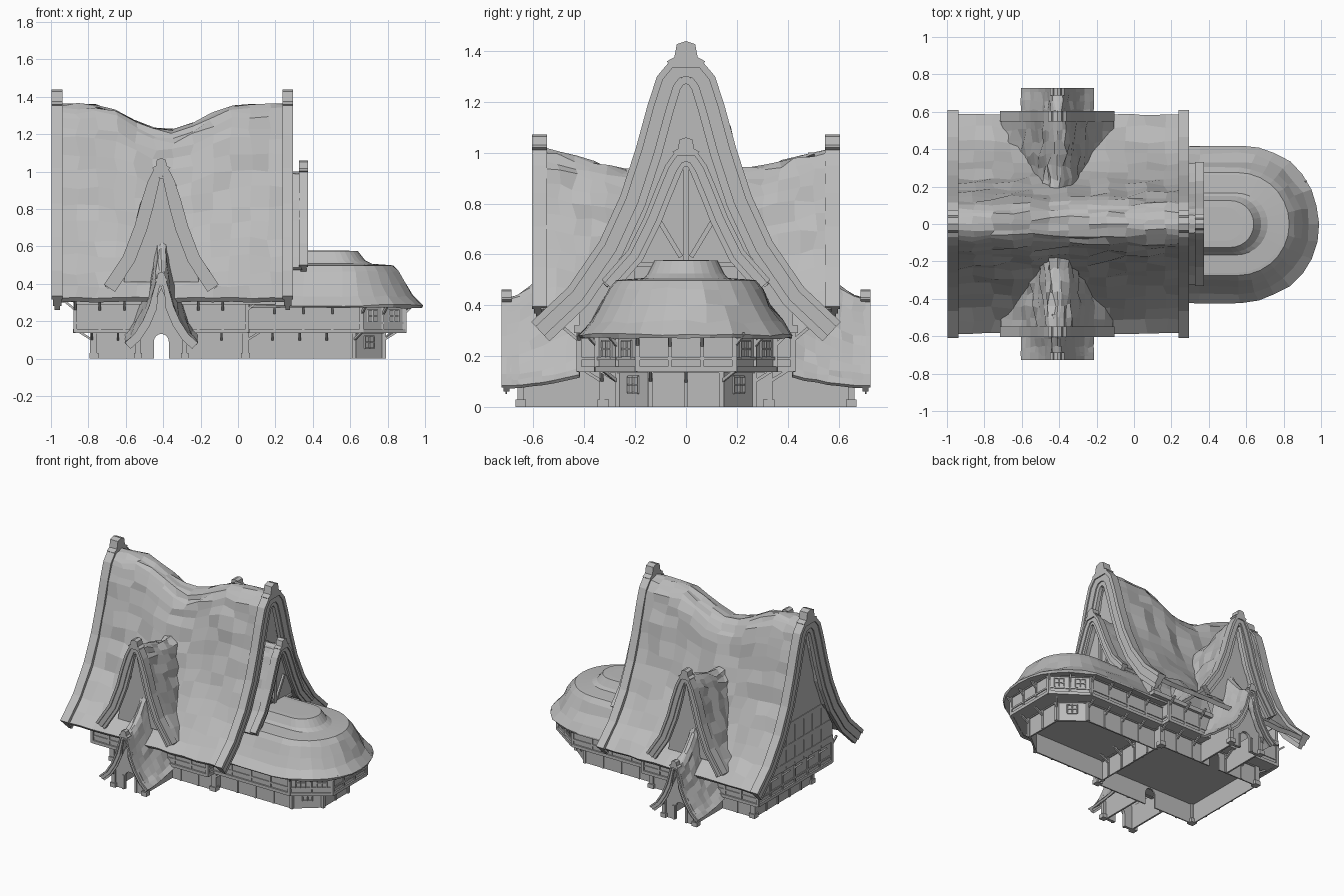
import bpy, bmesh, math, random
from mathutils import Vector

random.seed(4)
if "Cube" in bpy.data.objects:
    bpy.data.objects.remove(bpy.data.objects["Cube"])

stone = bpy.data.materials.new("plain_grey")
stone.use_nodes = True
GREY = (0.5, 0.5, 0.5, 1)
stone.diffuse_color = GREY
stone.node_tree.nodes["Principled BSDF"].inputs["Base Color"].default_value = GREY

DORMER_X = -0.41


def finish(name, bm, recalc=True):
    if recalc:
        bmesh.ops.recalc_face_normals(bm, faces=bm.faces[:])
    me = bpy.data.meshes.new(name)
    bm.to_mesh(me)
    bm.free()
    me.materials.append(stone)
    ob = bpy.data.objects.new(name, me)
    bpy.context.collection.objects.link(ob)
    return ob


# Frames turn a profile point (u, v) at depth d into a place in the model
def along_x(u, v, d):
    return Vector((d, u, v))


def along_z(u, v, d):
    return Vector((u, v, d))


def along_y(s):
    return lambda u, v, d: Vector((DORMER_X + u, s * d, v))


def thicken(ob, t):
    m = ob.modifiers.new("thickness", 'SOLIDIFY')
    m.thickness, m.offset = t, -1


def prism(name, poly, frame, d0, d1, caps=True):
    bm = bmesh.new()
    rings = [[bm.verts.new(frame(u, v, d)) for u, v in poly] for d in (d0, d1)]
    if caps:
        for r in rings:
            bm.faces.new(r)
    for i in range(len(poly)):
        j = (i + 1) % len(poly)
        bm.faces.new((rings[0][i], rings[0][j], rings[1][j], rings[1][i]))
    return finish(name, bm)


def beam(bm, a, b, t):
    a, b = Vector(a), Vector(b)
    rot = (b - a).to_track_quat('Z', 'Y').to_matrix().to_4x4()
    new = bmesh.ops.create_cube(bm, size=1)["verts"]
    for v in new:
        v.co = rot @ Vector((v.co.x * t, v.co.y * t, v.co.z * (b - a).length)) + (a + b) / 2


def mirrored(half):
    return [(-u, v) for u, v in reversed(half[1:])] + list(half)


def inset(half, w):
    out = []
    for i, (u, v) in enumerate(half):
        p = Vector((u, v))
        t = Vector((0, 0))
        if i > 0:
            t += (p - Vector(half[i - 1])).normalized()
        if i < len(half) - 1:
            t += (Vector(half[i + 1]) - p).normalized()
        t.normalize()
        n = Vector((t.y, -t.x)) if i else Vector((0, -1))
        q = p + n * w
        out.append((max(q.x, 0.008 * i), q.y))
    return out


def ribbon(name, half, w, frame, d0, d1):
    prism(name, mirrored(half) + mirrored(inset(half, w))[::-1], frame, d0, d1)


# Curved gable board: outer rim, broad face, recessed trim and a knob on the peak
def gable_board(name, half, w, frame, d0, d1, knob):
    e = 0.008
    ribbon(name + "_rim", half, w * 0.35, frame, d0 - e, d1 + e)
    ribbon(name + "_face", inset(half, w * 0.3), w * 0.7, frame, d0, d1)
    ribbon(name + "_trim", inset(half, w), w * 0.4, frame, d0 + e, d1 - e)
    z = half[0][1]
    side = [(knob * 0.9, z + knob * 1.3), (knob * 1.15, z), (knob * 1.9, z - knob * 0.4),
            (knob * 1.2, z - knob)]
    prism(name + "_knob", mirrored([(0, z + knob * 1.6)] + side), frame, d0 - e, d1 + e)


# Uneven slate roof swept along its ridge; bend(d, v) shifts heights
def roof(name, half, frame, d0, d1, n, bend, jit, thick):
    dense = [half[0]]
    for a, b in zip(half, half[1:]):
        dense += [((a[0] + b[0]) / 2, (a[1] + b[1]) / 2), b]
    prof = mirrored(dense)
    bm = bmesh.new()
    grid = []
    for i in range(n + 1):
        d = d0 + (d1 - d0) * i / n
        row = []
        for k, (u, v) in enumerate(prof):
            calm = k in (0, len(prof) - 1, len(prof) // 2) or i in (0, n)
            j = 0.3 * jit if calm else jit
            dd = d + (random.uniform(-jit, jit) if 0 < i < n else 0)
            row.append(bm.verts.new(frame(u + random.uniform(-j, j),
                                          v + bend(d, v) + random.uniform(-j, j), dd)))
        grid.append(row)
    for r, s in zip(grid, grid[1:]):
        for k in range(len(prof) - 1):
            bm.faces.new((r[k], r[k + 1], s[k + 1], s[k]))
    bm.normal_update()
    if sum(f.normal.z for f in bm.faces) < 0:
        bmesh.ops.reverse_faces(bm, faces=bm.faces[:])
    thicken(finish(name, bm, False), thick)


# Timbered storey: wall, rails, posts, jetty brackets, windows on slanted sides;
# ground storeys are hollow shells
def storey(name, poly, z0, z1, step, jetty):
    wall = prism(name + "_wall", poly, along_z, z0, z1, z0 > 0)
    if z0 == 0:
        thicken(wall, 0.012)
    bm = bmesh.new()
    for i, p in enumerate(poly):
        a, b = Vector((*p, 0)), Vector((*poly[(i + 1) % len(poly)], 0))
        run = b - a
        out = Vector((run.y, -run.x, 0)).normalized()
        up = lambda q, z: Vector((q.x, q.y, z))
        beam(bm, up(a, z1 - 0.01), up(b, z1 - 0.01), 0.014)
        if z0 > 0:
            beam(bm, up(a, z0 + 0.05), up(b, z0 + 0.05), 0.012)
            beam(bm, up(a, z0 + 0.008), up(b, z0 + 0.008), 0.022)
        n = max(1, round(run.length / step))
        for k in range(n):
            q = a + run * k / n
            if z0 > 0 or abs(q.x - DORMER_X) > 0.07:
                beam(bm, up(q, z0), up(q, z1), 0.02 if k == 0 else 0.013)
                beam(bm, up(q, z1 - 0.05), up(q, z1) + out * jetty, 0.012)
            c = a + run * (k + 0.5) / n + out * 0.004
            if abs(run.x * run.y) < 0.001:
                continue
            h = run.normalized() * min(0.032, run.length / n * 0.3)
            lo, hi = z0 + 0.055, z1 - 0.03
            for e in (-1, 0, 1):
                beam(bm, up(c + h * e, lo), up(c + h * e, hi), 0.007)
            for z in (lo, (lo + hi) / 2, hi):
                beam(bm, up(c - h, z), up(c + h, z), 0.007)
    finish(name + "_timber", bm)
    return wall


def rect(x0, x1, y):
    return [(x0, -y), (x1, -y), (x1, y), (x0, y)]


def bay(x0, x1, x2, y1, y2):
    return [(x0, -y1), (x1, -y1), (x2, -y2), (x2, y2), (x1, y1), (x0, y1)]


# Walls of hall and rounded wing
hall = storey("hall_ground", rect(-0.78, 0.05, 0.33), 0, 0.15, 0.14, 0.08)
storey("hall_upper", rect(-0.87, 0.05, 0.42), 0.14, 0.31, 0.13, 0.06)
storey("wing_ground", bay(0.04, 0.62, 0.78, 0.27, 0.14), 0, 0.15, 0.14, 0.08)
storey("wing_upper", bay(0.04, 0.66, 0.89, 0.35, 0.19), 0.14, 0.29, 0.14, 0.05)
prism("attic_floor", rect(-0.87, 0.2, 0.44), along_z, 0.29, 0.32)

# Main roof with a sagging ridge
MAIN = [(0, 1.36), (.06, 1.345), (.105, 1.29), (.14, 1.18), (.185, 1.01), (.245, .82),
        (.325, .64), (.445, .46), (.585, .325)]


def main_sag(x, z):
    t = min(abs(x + 0.38) / 0.4, 1)
    return -0.07 * (1 + math.cos(math.pi * t)) * max(0, (z - 0.31) / 1.05) ** 1.3


roof("main_roof", MAIN, along_x, -0.96, 0.27, 12, main_sag, 0.014, 0.03)
BOARD = [(u * 1.03 + 0.006, v + 0.01) if u else (0, v + 0.015) for u, v in MAIN]
WALL = [p for p in inset(MAIN, 0.03) if p[0] < 0.4] + [(.42, .42), (.42, .29)]
for side, d0, d1, wx in (("left", 0.245, 0.287, 0.19), ("right", -0.99, -0.945, -0.87)):
    gable_board(side + "_main_board", BOARD, 0.075, along_x, d0, d1, 0.04)
    prism(side + "_main_gable", mirrored(WALL), along_x, wx - 0.01, wx + 0.01)
    bm = bmesh.new()
    for z, y in ((0.33, 0.42), (0.45, 0.39), (0.6, 0.3)):
        beam(bm, (wx, -y, z), (wx, y, z), 0.028)
    for y in (-0.3, -0.2, -0.1, 0, 0.1, 0.2, 0.3):
        beam(bm, (wx, y, 0.3), (wx, y, 0.6), 0.026)
    finish(side + "_gable_timber", bm)

# Front and back dormers with porches below
DORMER = [(0, 1.02), (.04, 1.0), (.07, .94), (.105, .83), (.14, .7), (.2, .54), (.3, .385)]
PORCH = [(0, .43), (.025, .42), (.04, .37), (.065, .28), (.1, .2), (.145, .13), (.195, .085)]
DOOR = [(-.04, -.02), (.04, -.02)] + [(.04 * math.cos(a * math.pi / 8),
                                      .09 + .042 * math.sin(a * math.pi / 8)) for a in range(9)]
cutter = prism("door_cutter", DOOR, along_y(1), -0.9, 0.9)
cutter.hide_render = True
cutter.display_type = 'WIRE'


def cut_door(ob):
    m = ob.modifiers.new("doorway", 'BOOLEAN')
    m.object, m.operation, m.solver = cutter, 'DIFFERENCE', 'EXACT'


cut_door(hall)
for side, s in (("front", -1), ("back", 1)):
    f = along_y(s)
    roof(side + "_dormer_roof", DORMER, f, 0.11, 0.57, 7,
         lambda d, v: -0.08 * min(1, (0.57 - d) / 0.3) * max(0, v - 0.385) / 0.63, 0.014, 0.02)
    gable_board(side + "_dormer_board", [(u * 1.02, v + 0.01) for u, v in DORMER],
                0.05, f, 0.555, 0.597, 0.026)
    panel = [p for p in inset(DORMER, 0.02) if p[1] > 0.45] + [(.2, .41)]
    prism(side + "_dormer_gable", mirrored(panel), f, 0.48, 0.5)
    roof(side + "_porch_roof", PORCH, f, 0.42, 0.705, 6,
         lambda d, v: 0.18 * ((0.705 - d) / 0.2) ** 1.8 * (0.12 + 0.88 * max(0, v - 0.1) / 0.33),
         0.007, 0.015)
    gable_board(side + "_porch_board", PORCH, 0.032, f, 0.695, 0.718, 0.02)
    cut_door(prism(side + "_porch_front", mirrored([(0, .38), (.045, .28), (.08, .2),
                                                    (.115, .14), (.115, 0)]), f, 0.63, 0.65))
    bm = bmesh.new()
    for e in (-1, 1):
        prism(side + "_porch_side", [(e * .103, 0), (e * .115, 0), (e * .115, .16), (e * .103, .17)],
              f, 0.32, 0.65)
        beam(bm, f(e * .125, 0, .65), f(e * .125, .13, .65), 0.026)
        beam(bm, f(e * .125, 0, .65), f(e * .125, .03, .65), 0.042)
        beam(bm, f(e * .125, .09, .65), f(e * .125, .14, .7), 0.014)
        beam(bm, f(e * .05, 0, .65), f(e * .05, .1, .65), 0.014)
    for x in (-0.77, 0.04):
        beam(bm, (x, s * .325, 0), (x, s * .325, .14), 0.03)
        beam(bm, (x, s * .325, 0), (x, s * .325, .03), 0.046)
    finish(side + "_posts", bm)

# Dormer facing the wing
SIDE = [(0, 1.0), (.045, .985), (.08, .935), (.115, .85), (.16, .735), (.225, .6), (.325, .485)]
roof("wing_dormer_roof", SIDE, along_x, 0.2, 0.34, 3, lambda d, v: 0, 0.005, 0.02)
gable_board("wing_dormer_board", [(u * 1.02, v + 0.015) for u, v in SIDE], 0.05,
            along_x, 0.333, 0.366, 0.028)
prism("wing_dormer_gable", mirrored([p for p in inset(SIDE, 0.02) if p[1] > 0.5] + [(.2, .47)]),
      along_x, 0.27, 0.285)
bm = bmesh.new()
beam(bm, (0.29, 0, 0.47), (0.29, 0, 0.95), 0.022)
for s in (-1, 1):
    beam(bm, (0.29, s * 0.02, 0.59), (0.29, s * 0.11, 0.74), 0.018)
    beam(bm, (0.29, 0, 0.56), (0.29, s * 0.2, 0.56), 0.018)
finish("wing_dormer_timber", bm)

# Rounded wing roof in stacked rings: half width, far end, height, unevenness
RINGS = [(.33, .86, .285, 0), (.415, .985, .27, .004), (.42, .99, .285, .006),
         (.375, .935, .335, .008), (.335, .895, .4, .008), (.3, .86, .465, .006),
         (.275, .83, .498, 0), (.262, .81, .5, 0), (.165, .715, .507, 0), (.15, .68, .525, 0),
         (.125, .64, .575, 0), (.09, .58, .577, 0)]
bm = bmesh.new()
rings = []
for r, end, z, j in RINGS:
    pts = [(0.06, -r)] + [(x, -r) for x in (0.2, 0.35)]
    arc = [math.pi * (k / 14 - 0.5) for k in range(15)]
    pts += [(end - r + r * math.cos(a), r * math.sin(a)) for a in arc]
    pts += [(x, r) for x in (0.35, 0.2, 0.06)]
    rings.append([bm.verts.new((x + random.uniform(-j, j), y + random.uniform(-j, j),
                                z + random.uniform(-j, j))) for x, y in pts])
for a, b in zip(rings, rings[1:]):
    for k in range(len(a)):
        m = (k + 1) % len(a)
        bm.faces.new((a[k], a[m], b[m], b[k]))
bm.faces.new(rings[0])
bm.faces.new(rings[-1])
finish("wing_roof", bm)
